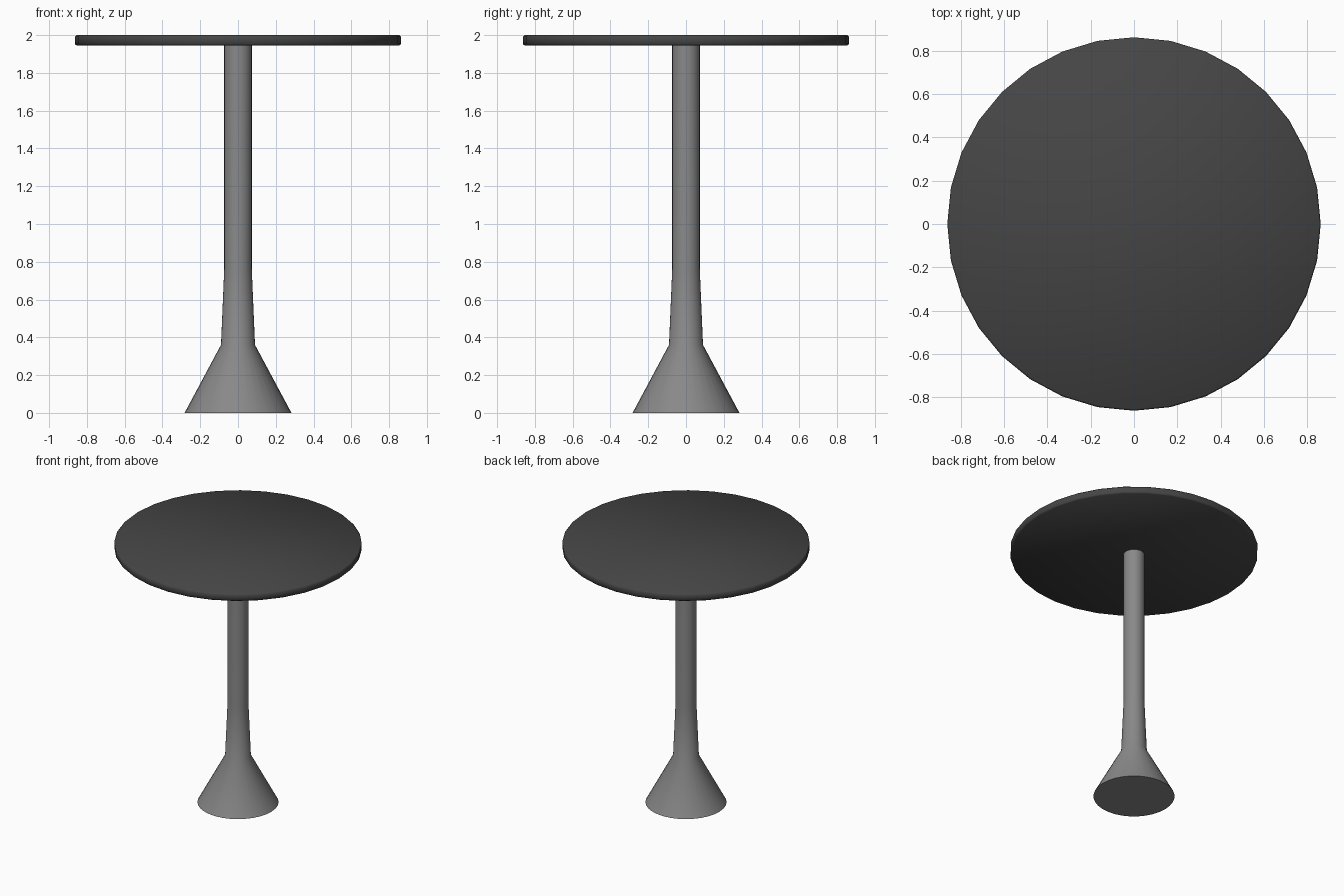
import bpy
import bmesh
import math

if "Cube" in bpy.data.objects:
    bpy.data.objects.remove(bpy.data.objects["Cube"])

SIDES = 32


def material(name, value):
    mat = bpy.data.materials.new(name)
    mat.diffuse_color = (value, value, value, 1)
    mat.use_nodes = True
    mat.node_tree.nodes["Principled BSDF"].inputs["Base Color"].default_value = mat.diffuse_color
    return mat


def lathe(name, profile, mat):
    """Revolve a (radius, height) profile around z and cap both ends."""
    bm = bmesh.new()
    rings = []
    for r, z in profile:
        rings.append([bm.verts.new((r * math.cos(i * math.tau / SIDES),
                                    r * math.sin(i * math.tau / SIDES), z))
                      for i in range(SIDES)])
    for low, high in zip(rings, rings[1:]):
        for i in range(SIDES):
            j = (i + 1) % SIDES
            bm.faces.new((low[i], low[j], high[j], high[i]))
    bm.faces.new(rings[0][::-1])
    bm.faces.new(rings[-1])
    mesh = bpy.data.meshes.new(name)
    bm.to_mesh(mesh)
    bm.free()
    mesh.materials.append(mat)
    obj = bpy.data.objects.new(name, mesh)
    bpy.context.collection.objects.link(obj)
    bpy.ops.object.select_all(action='DESELECT')
    obj.select_set(True)
    bpy.context.view_layer.objects.active = obj
    bpy.ops.object.shade_smooth_by_angle(angle=math.radians(50))
    return obj


charcoal = material("charcoal", 0.06)
grey_metal = material("grey metal", 0.25)

# Flared foot blending into a straight column
lathe("pedestal", [(0.283, 0), (0.09, 0.36), (0.073, 0.76), (0.073, 1.946)], grey_metal)

# Round top with a softly chamfered rim
lathe("table_top", [(0.855, 1.945), (0.863, 1.953), (0.863, 1.992), (0.855, 2.0)], charcoal)
